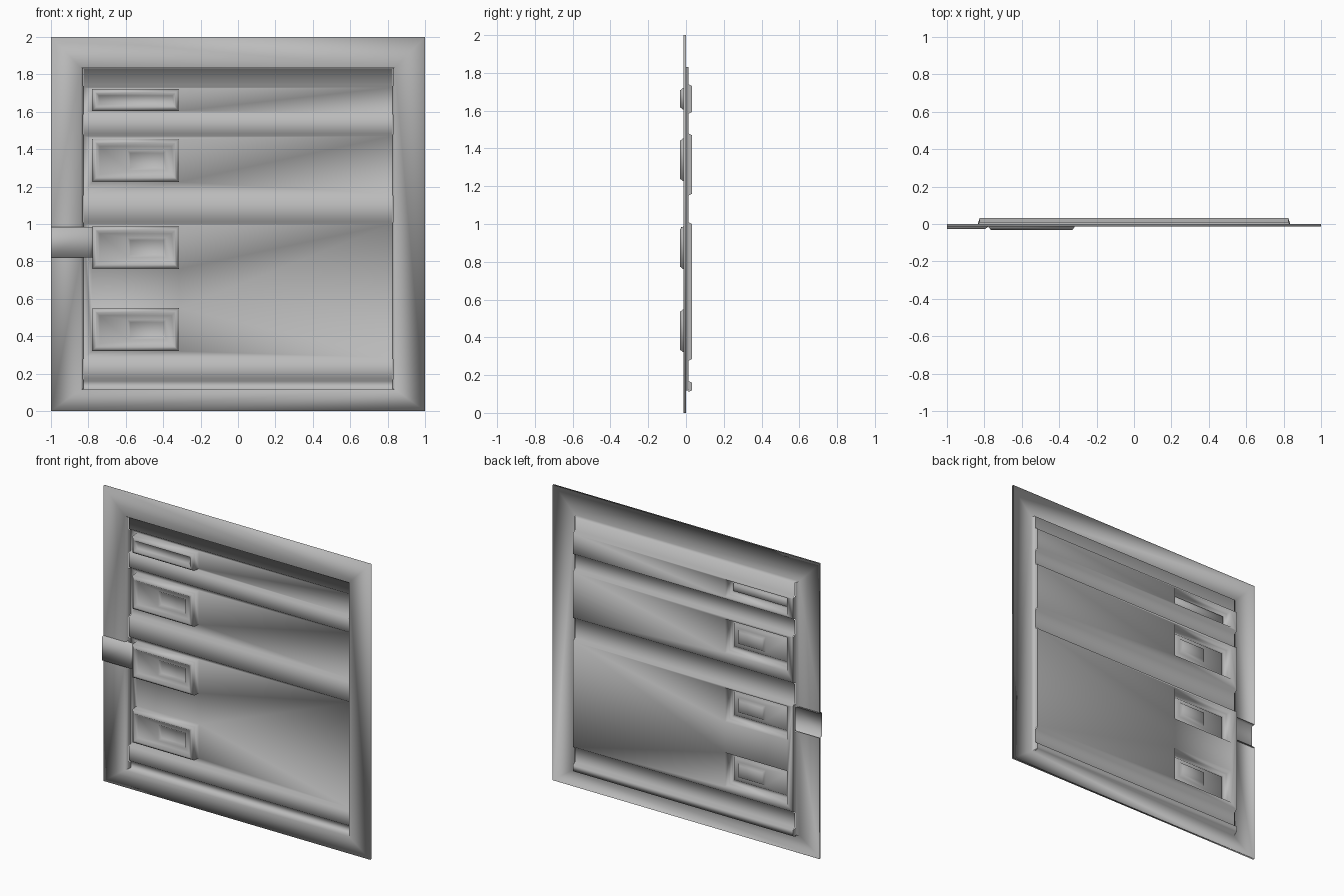
import bpy, bmesh

if "Cube" in bpy.data.objects:
    bpy.data.objects.remove(bpy.data.objects["Cube"])

grey = bpy.data.materials.new("grey_metal")
grey.diffuse_color = (0.5, 0.5, 0.5, 1)
grey.use_nodes = True
grey.node_tree.nodes["Principled BSDF"].inputs["Base Color"].default_value = grey.diffuse_color


class Sheet:
    """Collects faces that share corner points, for one smooth pressed sheet."""
    def __init__(self):
        self.bm = bmesh.new()
        self.points = {}

    def v(self, x, y, z):
        key = (round(x, 4), round(y, 4), round(z, 4))
        if key not in self.points:
            self.points[key] = self.bm.verts.new(key)
        return self.points[key]

    def face(self, *pts):
        self.bm.faces.new([self.v(*p) for p in pts])

    def loft(self, rings, cap=True):
        for a, b in zip(rings, rings[1:]):
            for i in range(4):
                j = (i + 1) % 4
                self.face(a[i], a[j], b[j], b[i])
        if cap:
            self.face(*rings[-1])

    def finish(self, name):
        mesh = bpy.data.meshes.new(name)
        self.bm.to_mesh(mesh)
        self.bm.free()
        mesh.materials.append(grey)
        mesh.shade_smooth()
        ob = bpy.data.objects.new(name, mesh)
        bpy.context.collection.objects.link(ob)


def rect(x0, x1, z0, z1, y, inset=0.0):
    x0, x1, z0, z1 = x0 + inset, x1 - inset, z0 + inset, z1 - inset
    return [(x0, y, z0), (x1, y, z0), (x1, y, z1), (x0, y, z1)]


PX = 0.825                      # half width of the panel
BACK, RIDGE, FRONT = 0.032, 0.012, -0.013
NOTCH = (0.82, 0.985)           # gap in the left frame under the strap
PAD_X = (-0.78, -0.315)
STRIPS = [(0.12, 0.16, []), (0.285, 1.0, [(0.32, 0.55), (0.76, 0.988)]),
          (1.16, 1.47, [(1.225, 1.455)]), (1.593, 1.73, [(1.604, 1.722)])]

# Frame: outer return, flat face and inner lip on each side
s = Sheet()
section = [(1.0, 0.0, 0.0, 2.0), (1.0, FRONT, 0.0, 2.0),
           (0.84, FRONT, 0.115, 1.835), (0.828, RIDGE, 0.12, 1.83)]
for a, b in zip(section, section[1:]):
    (ax, ay, a0, a1), (bx, by, b0, b1) = a, b
    s.face((ax, ay, a0), (ax, ay, a1), (bx, by, b1), (bx, by, b0))
    lo, hi = NOTCH
    s.face((-ax, ay, a0), (-bx, by, b0), (-bx, by, lo), (-ax, ay, lo))
    s.face((-ax, ay, hi), (-bx, by, hi), (-bx, by, b1), (-ax, ay, a1))
    if by == RIDGE:             # top and bottom lips run into the panel
        bx = PX
    s.face((-ax, ay, a1), (-bx, by, b1), (bx, by, b1), (ax, ay, a1))
    if by == RIDGE:
        by = BACK
    s.face((-ax, ay, a0), (ax, ay, a0), (bx, by, b0), (-bx, by, b0))

# Panel: flat recessed strips, each one surrounding its pad openings
for z0, z1, pads in STRIPS:
    bl, br, tr, tl = rect(-PX, PX, z0, z1, BACK)
    if not pads:
        s.face(bl, br, tr, tl)
        continue
    bases = [rect(*PAD_X, p0, p1, BACK) for p0, p1 in pads]
    first, last = bases[0], bases[-1]
    s.face(bl, br, first[1], first[0])
    s.face(last[3], last[2], tr, tl)
    left = [bl]
    for p in bases:
        left += [p[0], p[3]]
    s.face(*left, tl)
    if len(bases) == 1:
        s.face(first[1], br, tr, first[2])
    else:
        s.face(first[1], br, first[2])
        s.face(first[2], br, tr, last[1])
        s.face(last[1], tr, last[2])
        s.face(first[3], first[2], last[1], last[0])

# Panel: forward ridges between the strips
tops = [st[1] for st in STRIPS]
bottoms = [st[0] for st in STRIPS[1:]] + [None]
for low, high in zip(tops, bottoms):
    prof = [(low, BACK), (low + 0.015, RIDGE)]
    prof += [(high - 0.015, RIDGE), (high, BACK)] if high else [(1.83, RIDGE)]
    for (za, ya), (zb, yb) in zip(prof, prof[1:]):
        s.face((-PX, ya, za), (PX, ya, za), (PX, yb, zb), (-PX, yb, zb))

# Pads: raised rim with a sunken floor and a smaller pocket
for z0, z1, pads in STRIPS:
    for p0, p1 in pads:
        r = lambda y, inset: rect(*PAD_X, p0, p1, y, inset)
        rings = [r(BACK, 0), r(-0.016, 0.002), r(-0.031, 0.014), r(-0.031, 0.024)]
        if p1 - p0 < 0.2:
            rings += [r(-0.008, 0.036)]
        else:
            rings += [r(-0.012, 0.04)]
            pocket = (-0.59, -0.385, p0 + 0.062, p1 - 0.062)
            rings += [rect(*pocket, -0.012), rect(*pocket, 0.006, 0.014)]
        s.loft(rings)
s.finish("pressed_panel_and_frame")

# Side caps closing the recessed strips
s = Sheet()
for z0, z1, pads in STRIPS:
    for side in (-1, 1):
        s.face((side * PX, BACK, z0), (side * PX, BACK, z1),
               (side * 0.828, RIDGE, z1 + 0.01), (side * 0.828, RIDGE, z0 - 0.01))
s.finish("panel_side_caps")

# Strap: shallow arch across the left frame, dipping where it meets the pad
s = Sheet()
arch = [(0.82, 0.0), (0.822, -0.026), (0.983, -0.026), (0.985, 0.0)]
for (za, ya), (zb, yb) in zip(arch, arch[1:]):
    s.face((-1, ya, za), (-0.795, ya, za), (-0.795, yb, zb), (-1, yb, zb))
    dip = lambda y: max(y, -0.014)
    s.face((-0.795, ya, za), (-0.779, dip(ya), za),
           (-0.779, dip(yb), zb), (-0.795, yb, zb))
s.finish("latch_strap")

# Make every sheet face the front
for ob in bpy.context.collection.objects:
    bm = bmesh.new()
    bm.from_mesh(ob.data)
    bmesh.ops.recalc_face_normals(bm, faces=bm.faces)
    big = max(bm.faces, key=lambda f: f.calc_area())
    if big.normal.y > 0:
        bmesh.ops.reverse_faces(bm, faces=bm.faces)
    bm.to_mesh(ob.data)
    bm.free()
